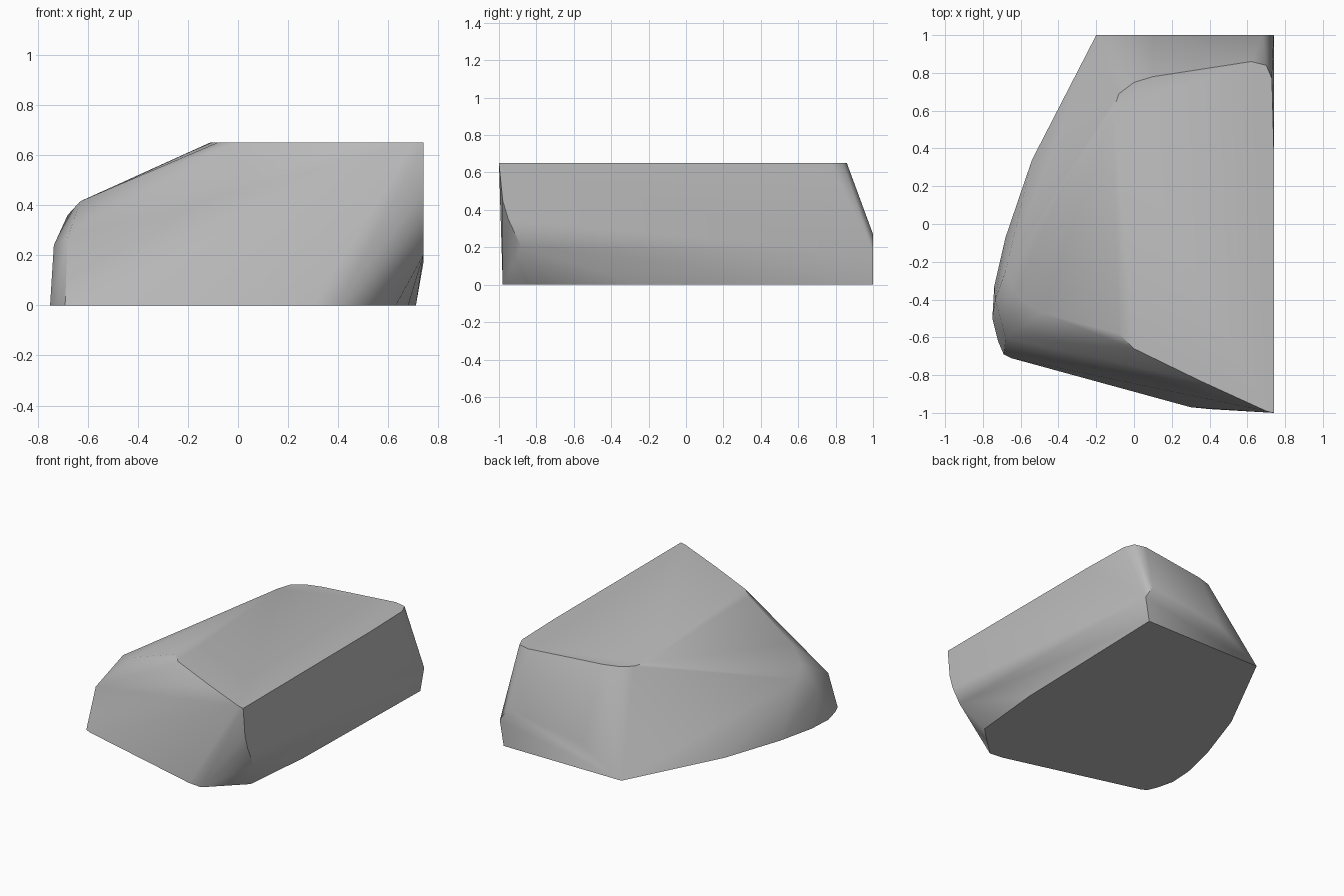
import bpy, bmesh, math

cube = bpy.data.objects.get("Cube")
if cube:
    bpy.data.objects.remove(cube, do_unlink=True)

grey = bpy.data.materials.new("stone_grey")
grey.use_nodes = True
COLOUR = (0.5, 0.5, 0.5, 1)
grey.diffuse_color = COLOUR
grey.node_tree.nodes["Principled BSDF"].inputs["Base Color"].default_value = COLOUR

# Flat top and base outlines of the boulder
TOP_Z = 0.65
top = [(.74, -1), (.7, -.99), (.35, -.83), (0, -.66), (-.08, -.58), (-.11, .6),
       (-.08, .69), (0, .75), (.1, .78), (.62, .86), (.7, .84), (.73, .77), (.74, .4)]
base = [(-.2, 1), (-.54, .34), (-.68, -.07), (-.74, -.33), (-.75, -.5), (-.72, -.62),
        (-.69, -.69), (-.65, -.71), (.3, -.97), (.4, -.98), (.63, -.76), (.68, -.25), (.71, 1)]

# Worn corners between the two outlines
front_right_edge = [(.74, -.98, .45), (.74, -.95, .35), (.74, -.88, .2)]
back_wall = [(.74, 1, .17), (.68, 1, .27), (.1, 1, .18)]
left_shoulder = [(-.68, -.6, .27), (-.49, -.47, .475), (-.63, -.37, .415),
                 (-.68, -.25, .36), (-.735, -.4, .24)]

points = [(x, y, TOP_Z) for x, y in top] + [(x, y, 0) for x, y in base]
points += front_right_edge + back_wall + left_shoulder

# Wrap the corners in one convex stone
bm = bmesh.new()
for p in points:
    bm.verts.new(p)
hull = bmesh.ops.convex_hull(bm, input=bm.verts)
spare = {v for v in hull["geom_interior"] + hull["geom_unused"]
         if isinstance(v, bmesh.types.BMVert)}
bmesh.ops.delete(bm, geom=list(spare), context="VERTS")
bmesh.ops.dissolve_limit(bm, angle_limit=math.radians(1), verts=bm.verts, edges=bm.edges)
bmesh.ops.recalc_face_normals(bm, faces=bm.faces)

mesh = bpy.data.meshes.new("boulder")
bm.to_mesh(mesh)
bm.free()
mesh.materials.append(grey)
boulder = bpy.data.objects.new("boulder", mesh)
bpy.context.collection.objects.link(boulder)

bpy.context.view_layer.objects.active = boulder
boulder.select_set(True)
bpy.ops.object.shade_smooth_by_angle(angle=math.radians(35))
